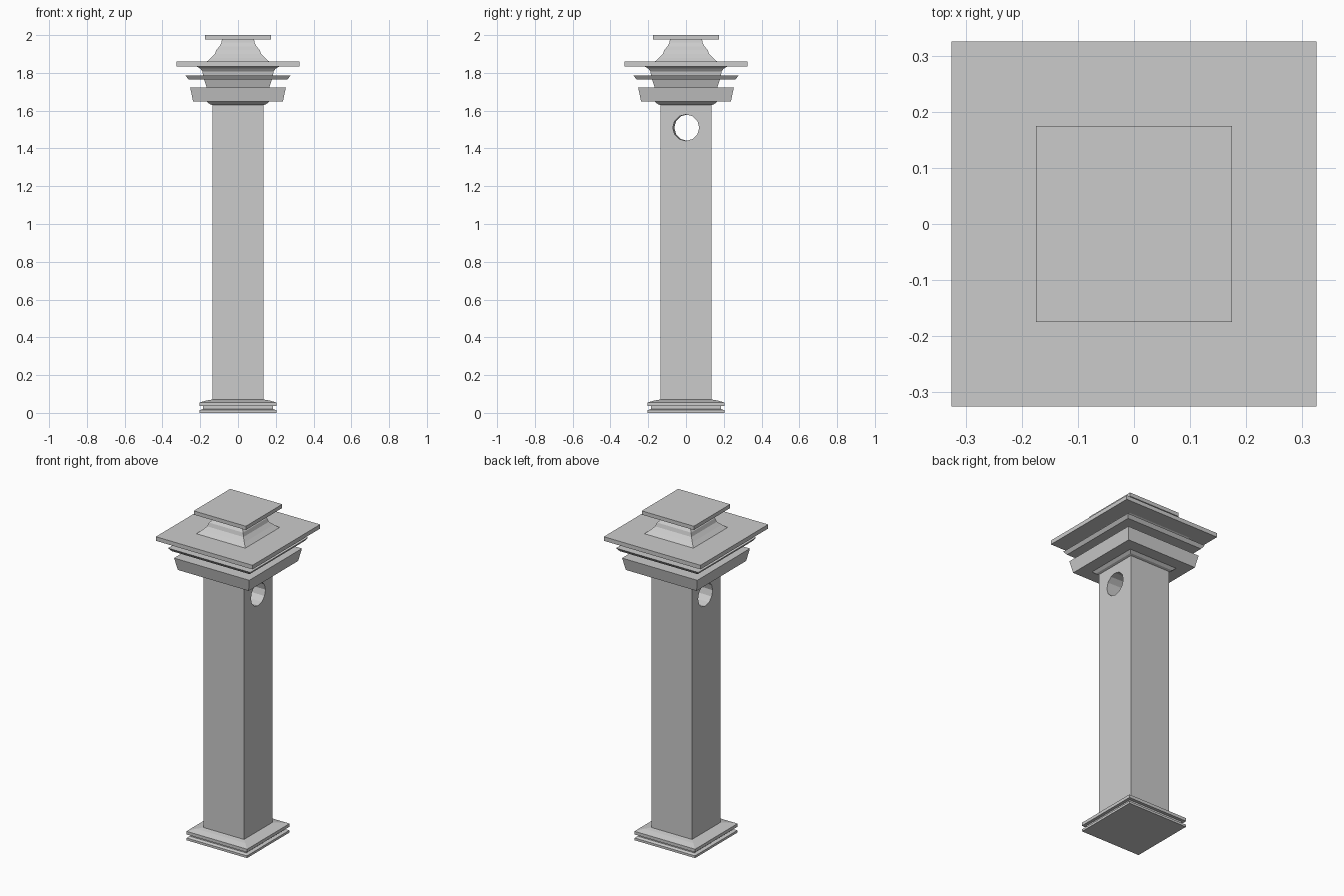
import bpy, bmesh, math

if "Cube" in bpy.data.objects:
    bpy.data.objects.remove(bpy.data.objects["Cube"])


def square_stack(name, profile):
    """Closed solid made of square sections: profile is (half width, height)."""
    bm = bmesh.new()
    rings = []
    for h, z in profile:
        rings.append([bm.verts.new((sx * h, sy * h, z))
                      for sx, sy in ((-1, -1), (1, -1), (1, 1), (-1, 1))])
    for a, b in zip(rings, rings[1:]):
        for i in range(4):
            j = (i + 1) % 4
            bm.faces.new((a[i], a[j], b[j], b[i]))
    bm.faces.new(rings[0][::-1])
    bm.faces.new(rings[-1])
    mesh = bpy.data.meshes.new(name)
    bm.to_mesh(mesh)
    bm.free()
    ob = bpy.data.objects.new(name, mesh)
    bpy.context.collection.objects.link(ob)
    return ob


# Stepped foot with a sloped upper edge
square_stack("base", [(0.203, 0), (0.203, 0.014), (0.185, 0.02), (0.185, 0.036),
                      (0.204, 0.036), (0.204, 0.055), (0.165, 0.066), (0.14, 0.07)])

# Plain square shaft
shaft = square_stack("shaft", [(0.136, 0.07), (0.136, 1.63)])

# Capital: flare, heavy block, neck, thin moulding, cove and wide slab
square_stack("capital", [(0.136, 1.63), (0.15, 1.635), (0.165, 1.648),
                         (0.238, 1.648), (0.253, 1.722),
                         (0.165, 1.722), (0.18, 1.765),
                         (0.262, 1.765), (0.277, 1.785),
                         (0.185, 1.785), (0.188, 1.808), (0.2, 1.823), (0.222, 1.835),
                         (0.325, 1.835), (0.325, 1.86), (0.165, 1.86)])

# Curved pedestal and square top plate
square_stack("finial", [(0.165, 1.86), (0.142, 1.88), (0.122, 1.9), (0.115, 1.922),
                        (0.098, 1.94), (0.088, 1.96), (0.085, 1.977),
                        (0.175, 1.977), (0.175, 2.0)])

# Round hole through the shaft, from side to side
bpy.ops.mesh.primitive_cylinder_add(vertices=12, radius=0.07, depth=0.6,
                                    location=(0, 0.004, 1.51),
                                    rotation=(0, math.pi / 2, -0.03))
cutter = bpy.context.object
cutter.name = "hole_cutter"
cutter.hide_render = True
cutter.hide_viewport = True
cut = shaft.modifiers.new("hole", 'BOOLEAN')
cut.operation = 'DIFFERENCE'
cut.solver = 'EXACT'
cut.object = cutter
